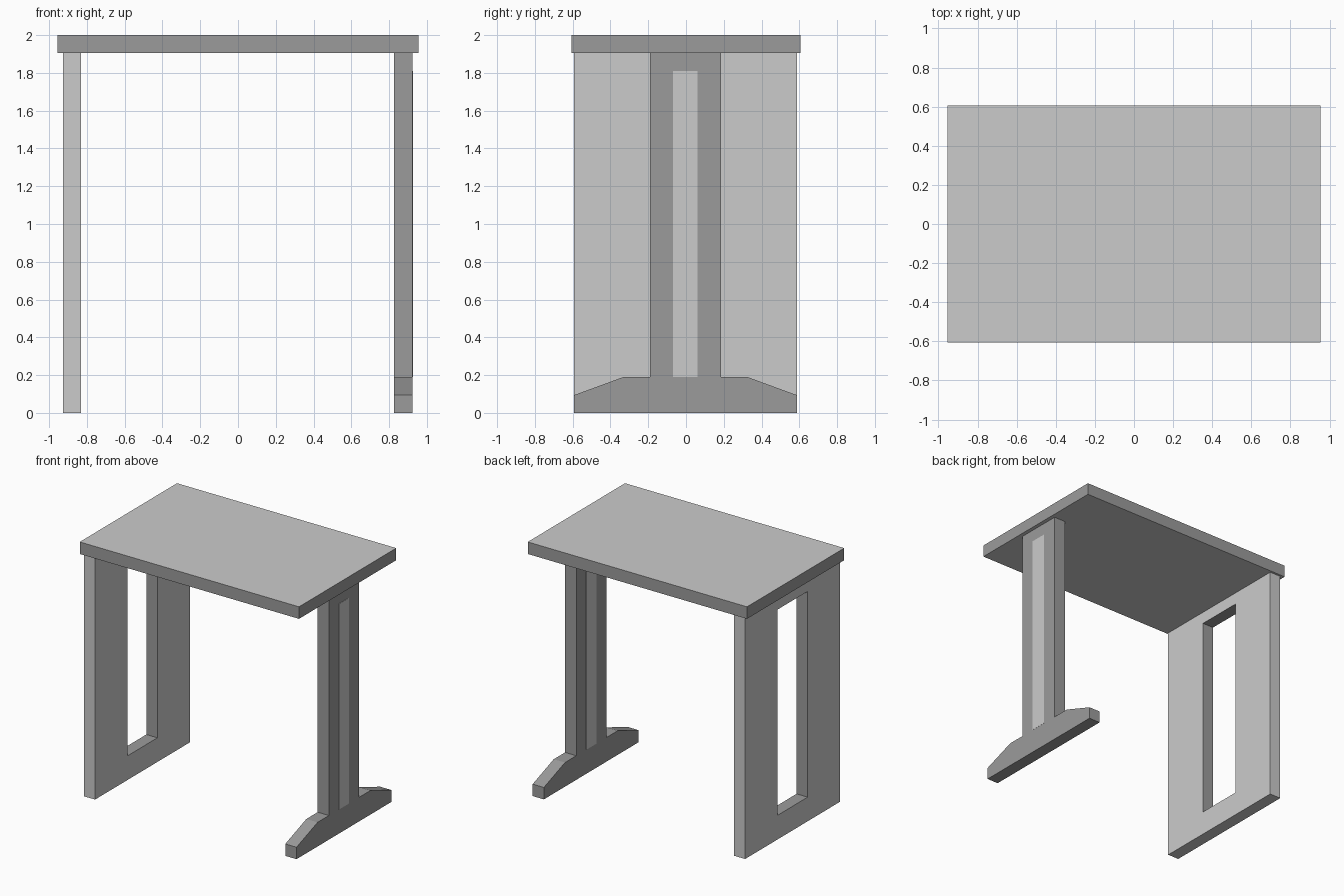
import bpy, bmesh

if "Cube" in bpy.data.objects:
    bpy.data.objects.remove(bpy.data.objects["Cube"])


def grey(name, v):
    m = bpy.data.materials.new(name)
    m.diffuse_color = (v, v, v, 1)
    m.use_nodes = True
    m.node_tree.nodes["Principled BSDF"].inputs["Base Color"].default_value = m.diffuse_color
    return m


LIGHT, DARK = grey("light_grey", 0.7), grey("dark_grey", 0.33)


def finish(name, bm, mats):
    bmesh.ops.recalc_face_normals(bm, faces=bm.faces)
    me = bpy.data.meshes.new(name)
    bm.to_mesh(me)
    bm.free()
    for m in mats:
        me.materials.append(m)
    ob = bpy.data.objects.new(name, me)
    bpy.context.collection.objects.link(ob)
    return ob


def rect(y0, y1, z0, z1):
    return [(y0, z0), (y1, z0), (y1, z1), (y0, z1)]


def prism(name, profile, x0, x1, mats):
    """Extrude a (y, z) profile along x."""
    bm = bmesh.new()
    face = bm.faces.new([bm.verts.new((x0, y, z)) for y, z in profile])
    ext = bmesh.ops.extrude_face_region(bm, geom=[face], use_keep_orig=True)
    moved = [g for g in ext["geom"] if isinstance(g, bmesh.types.BMVert)]
    bmesh.ops.translate(bm, verts=moved, vec=(x1 - x0, 0, 0))
    bm.normal_update()
    if len(mats) > 1:  # vertical sides take the edge material
        for f in bm.faces:
            f.material_index = int(abs(f.normal.z) < 0.5)
    return finish(name, bm, mats)


def frame(name, outer, inner, x0, x1, mats):
    """Slab with a through opening; the opening's reveal uses mats[1]."""
    bm = bmesh.new()
    rings = [[bm.verts.new((x, y, z)) for y, z in loop]
             for loop, x in ((outer, x0), (inner, x0), (inner, x1), (outer, x1))]
    for k in range(4):
        a, b = rings[k], rings[(k + 1) % 4]
        for j in range(4):
            n = (j + 1) % 4
            f = bm.faces.new((a[j], a[n], b[n], b[j]))
            f.material_index = int(k == 1)
    return finish(name, bm, mats)


# Table top with dark edge band
prism("table_top", rect(-0.605, 0.605, 1.905, 2.0), -0.955, 0.955, [LIGHT, DARK])

# Left side: wide panel with a tall opening
frame("left_panel_leg", rect(-0.593, 0.588, 0, 1.905),
      rect(-0.19, 0.183, 0.19, 1.81), -0.927, -0.83, [LIGHT, DARK])

# Right side: post on a tapered foot
C = -0.003
half = [(0.59, 0), (0.59, 0.094), (0.328, 0.19), (0.187, 0.19), (0.187, 1.905)]
outline = [(C + y, z) for y, z in half] + [(C - y, z) for y, z in reversed(half)]
prism("right_post_leg", outline, 0.827, 0.925, [DARK])

# Light inlay strip showing on both faces of the post
prism("post_inlay", rect(-0.068, 0.06, 0.19, 1.81), 0.8255, 0.9265, [LIGHT])
